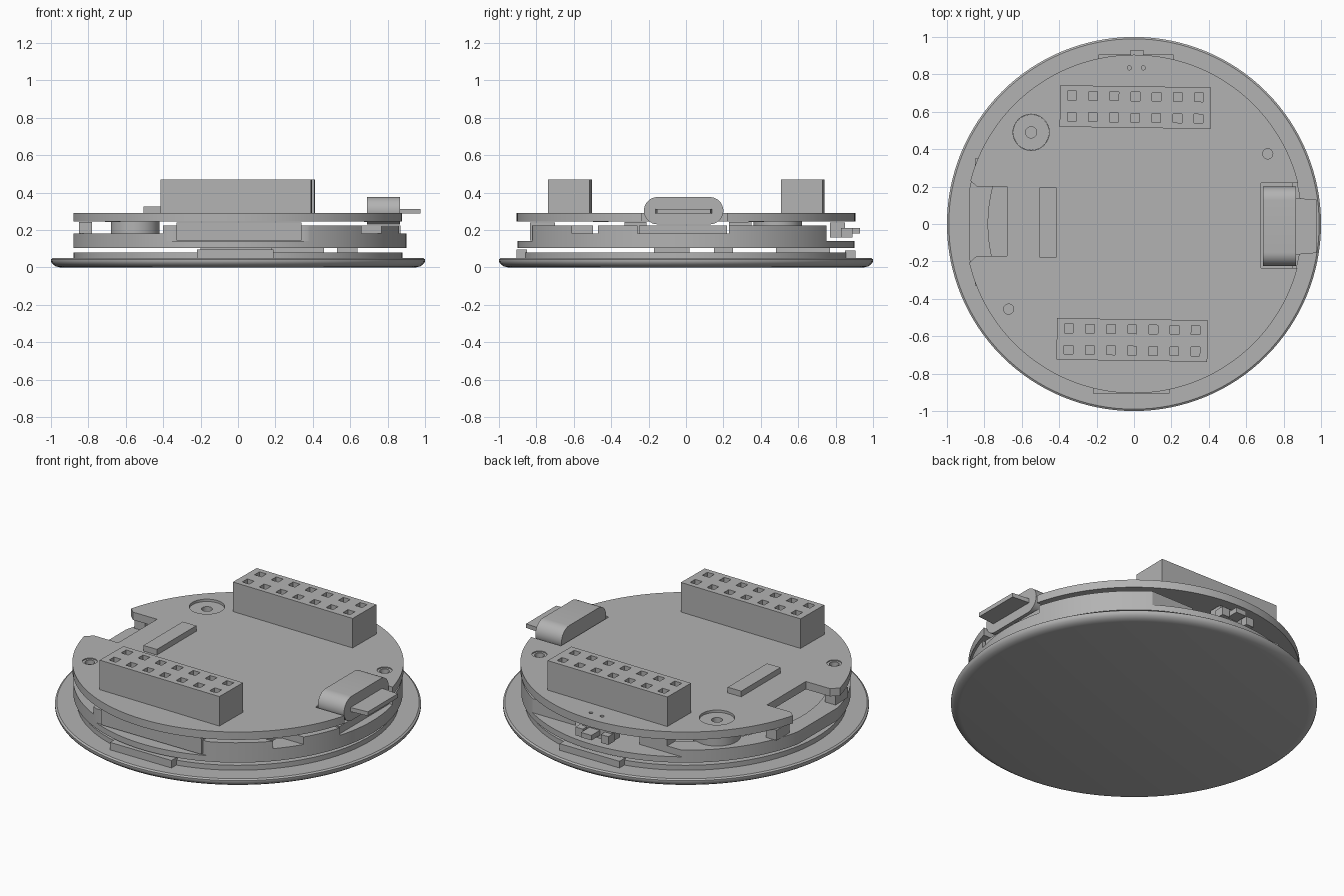
import bpy, bmesh, math
from mathutils import Matrix, Vector

cube = bpy.data.objects.get("Cube")
if cube:
    bpy.data.objects.remove(cube, do_unlink=True)

grey = bpy.data.materials.new("light grey")
grey.use_nodes = True
colour = (0.45, 0.45, 0.45, 1)
grey.diffuse_color = colour
grey.node_tree.nodes["Principled BSDF"].inputs["Base Color"].default_value = colour


def finish(name, bm):
    bmesh.ops.recalc_face_normals(bm, faces=bm.faces)
    mesh = bpy.data.meshes.new(name)
    bm.to_mesh(mesh)
    bm.free()
    mesh.materials.append(grey)
    obj = bpy.data.objects.new(name, mesh)
    bpy.context.collection.objects.link(obj)
    return obj


def box(name, x, y, z):
    bm = bmesh.new()
    size = [b - a for a, b in (x, y, z)]
    mid = [(a + b) / 2 for a, b in (x, y, z)]
    bmesh.ops.create_cube(bm, size=1, matrix=Matrix.Translation(mid) @ Matrix.Diagonal((*size, 1)))
    return finish(name, bm)


def lathe(name, profile, x=0, y=0, sides=128, closed=False):
    bm = bmesh.new()
    verts = [bm.verts.new((r, 0, z)) for r, z in profile]
    edges = [bm.edges.new(p) for p in zip(verts, verts[1:])]
    if closed:
        edges.append(bm.edges.new((verts[-1], verts[0])))
    bmesh.ops.spin(bm, geom=verts + edges, cent=(0, 0, 0), axis=(0, 0, 1),
                   angle=math.tau, steps=sides)
    bmesh.ops.remove_doubles(bm, verts=bm.verts, dist=0.0002)
    bmesh.ops.translate(bm, verts=bm.verts, vec=(x, y, 0))
    return finish(name, bm)


def disc(name, r, z0, z1, x=0, y=0, sides=128):
    return lathe(name, [(0, z0), (r, z0), (r, z1), (0, z1)], x, y, sides)


def tube(name, r, hole, z0, z1, x=0, y=0, sides=128):
    return lathe(name, [(hole, z0), (r, z0), (r, z1), (hole, z1)], x, y, sides, True)


def prism(name, points, z0, z1):
    bm = bmesh.new()
    face = bm.faces.new([bm.verts.new((x, y, z0)) for x, y in points])
    top = bmesh.ops.extrude_face_region(bm, geom=[face])["geom"]
    bmesh.ops.translate(bm, vec=(0, 0, z1 - z0),
                        verts=[v for v in top if isinstance(v, bmesh.types.BMVert)])
    return finish(name, bm)


def cut(obj, *cutters):
    for cutter in cutters:
        mod = obj.modifiers.new("cut", "BOOLEAN")
        mod.operation, mod.solver, mod.object = "DIFFERENCE", "EXACT", cutter
    bpy.context.view_layer.update()
    graph = bpy.context.evaluated_depsgraph_get()
    mesh = bpy.data.meshes.new_from_object(obj.evaluated_get(graph))
    obj.modifiers.clear()
    obj.data = mesh
    for cutter in cutters:
        bpy.data.objects.remove(cutter, do_unlink=True)
    return obj


# Cover glass with rounded lower rim, and the display on it
lathe("cover_glass", [(0, 0), (0.95, 0), (0.975, 0.006), (0.992, 0.018), (1, 0.032),
                      (1, 0.043), (0.99, 0.05), (0, 0.05)])
disc("display", 0.88, 0.05, 0.08)

# Tabs on the rim and spacers between display and holder
box("front_tab", (-0.22, 0.19), (-0.905, -0.85), (0.05, 0.095))
box("back_tab", (-0.19, 0.21), (0.85, 0.905), (0.05, 0.09))
for x, y in (((0.18, 0.46), (-0.17, 0.02)), ((0.53, 0.64), (0.15, 0.25)),
             ((-0.2, 0.18), (0.48, 0.77))):
    box("spacer", x, y, (0.08, 0.106))

# Holder: floor plus a stepped, notched wall
cut(disc("holder_floor", 0.9, 0.105, 0.14),
    box("c", (-1, -0.88), (-1, 1), (0, 1)))
notch = box("c", (0.6, 0.78), (-0.61, -0.47), (0.18, 1))
cut(tube("holder_wall", 0.9, 0.78, 0.14, 0.225),
    box("c", (-0.38, 0.4), (-1, -0.82), (0, 1)),
    box("c", (-0.5, 0.5), (0.75, 1), (0, 1)),
    box("c", (-1, -0.4), (-1, 1), (0.18, 1)),
    box("c", (-1, -0.88), (-1, 1), (0, 1)),
    box("c", (0.6, 1), (-0.26, 0.23), (0.18, 1)), notch)
box("front_socket", (-0.33, 0.34), (-0.835, -0.7), (0.145, 0.24))
box("usb_base", (0.62, 0.85), (-0.25, 0.22), (0.16, 0.225))
for y in (-0.27, 0.29):
    box("side_pillar", (-0.85, -0.78), (y - 0.06, y + 0.06), (0.18, 0.242))

# Small switch in the rear opening
box("switch_body", (-0.1, 0.1), (0.77, 0.85), (0.16, 0.24))
box("switch_button", (-0.02, 0.05), (0.84, 0.93), (0.18, 0.21))
for x in (-0.08, 0.09):
    box("switch_leg", (x - 0.025, x + 0.025), (0.83, 0.89), (0.16, 0.21))

# Circuit board with side notches and mounting holes
side_notch = prism("c", [(-0.68, 0.2), (-0.84, 0.2), (-0.868, 0.225), (-0.95, 0.3),
                         (-0.95, -0.27), (-0.868, -0.195), (-0.84, -0.17), (-0.68, -0.17)], 0.2, 0.4)
holes = [disc("c", r, 0.2, 0.4, x, y, 32) for r, x, y in (
    (0.097, -0.55, 0.49), (0.041, 0.715, 0.375), (0.041, -0.67, -0.455),
    (0.011, -0.025, 0.835), (0.011, 0.05, 0.835))]
cut(disc("circuit_board", 0.905, 0.245, 0.292), side_notch,
    box("c", (0.68, 1), (-0.235, 0.22), (0.2, 0.4)), *holes)
tube("standoff", 0.13, 0.03, 0.14, 0.245, -0.55, 0.49, 48)
tube("standoff_washer", 0.096, 0.03, 0.243, 0.278, -0.55, 0.49, 48)
for x, y in ((0.715, 0.375), (-0.67, -0.455)):
    tube("hole_liner", 0.041, 0.027, 0.244, 0.286, x, y, 32)
box("chip", (-0.505, -0.415), (-0.18, 0.195), (0.29, 0.326))

# Two pin headers with rows of square sockets
for name, cx, cy in (("back_header", 0.007, 0.625), ("front_header", -0.01, -0.62)):
    turn = Matrix.Rotation(math.radians(-0.8), 4, "Z")
    place = Matrix.Translation((cx, cy, 0)) @ turn
    header = box(name, (-0.403, 0.403), (-0.111, 0.111), (0.29, 0.47))
    header.data.transform(place)
    bm = bmesh.new()
    for i in range(7):
        for side in (-1, 1):
            spot = Vector(((i - 3) * 0.113, side * 0.057, 0.46))
            bmesh.ops.create_cube(bm, size=0.047, matrix=place @ Matrix.Translation(spot))
    cut(header, finish("c", bm))

# Plug: pill-shaped shell lying along x with a flat tongue
bm = bmesh.new()
ring = []
for i in range(34):
    right = i < 17
    a = math.pi * ((i if right else i - 1) / 16 - 0.5)
    centre = 0.127 if right else -0.152
    ring.append(bm.verts.new((0.69, centre + 0.073 * math.cos(a), 0.303 + 0.073 * math.sin(a))))
face = bm.faces.new(ring)
end = bmesh.ops.extrude_face_region(bm, geom=[face])["geom"]
bmesh.ops.translate(bm, vec=(0.175, 0, 0), verts=[v for v in end if isinstance(v, bmesh.types.BMVert)])
finish("plug_shell", bm)
prism("plug_tongue", [(0.85, -0.165), (0.975, -0.155), (0.975, 0.13), (0.85, 0.14)], 0.287, 0.312)

# Smooth the round sides while keeping edges crisp
for obj in bpy.context.collection.objects:
    obj.select_set(obj.type == "MESH")
    if obj.type == "MESH":
        bpy.context.view_layer.objects.active = obj
bpy.ops.object.shade_smooth_by_angle(angle=math.radians(30))
